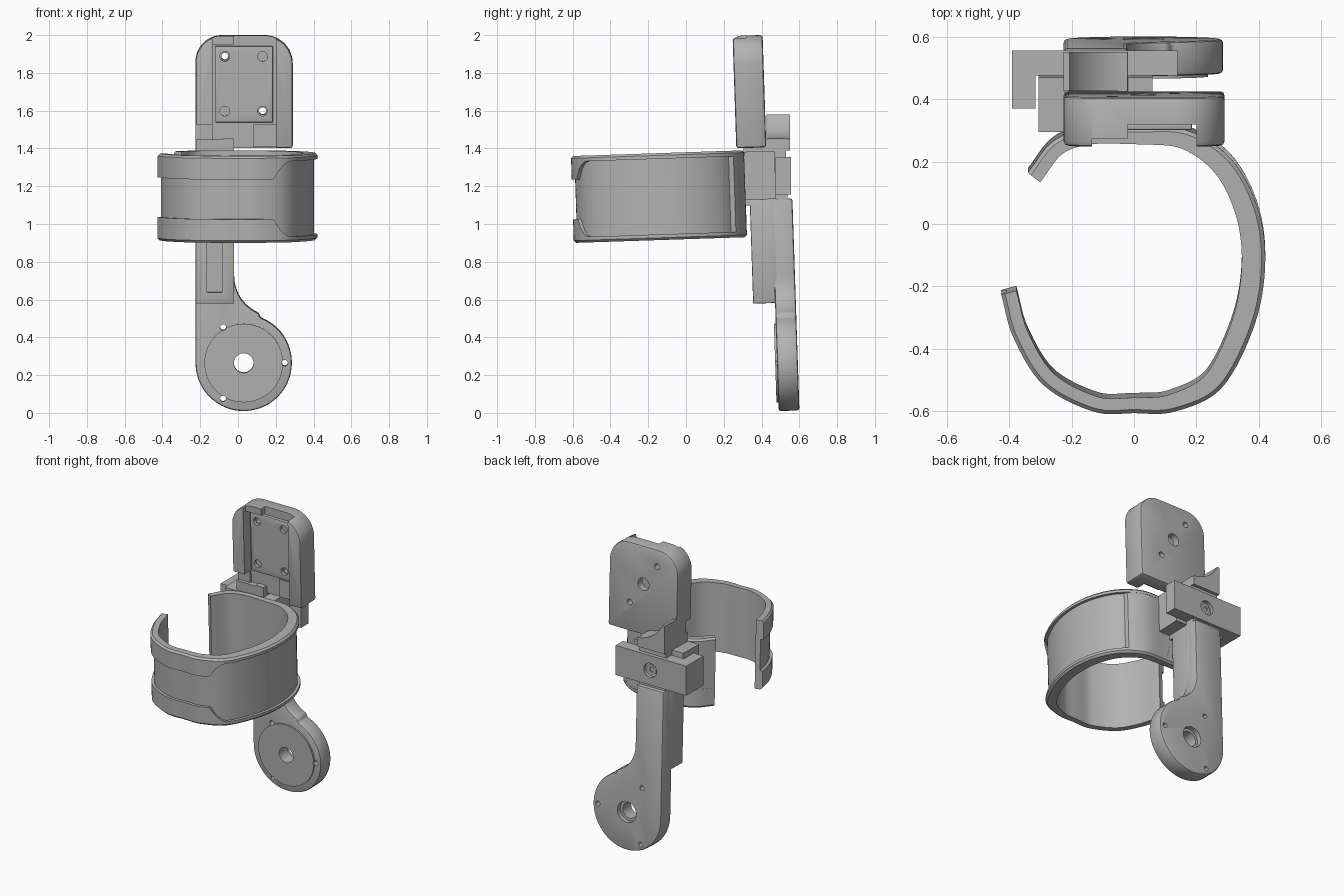
import bpy, bmesh, math
from mathutils import Matrix, Vector

cube = bpy.data.objects.get("Cube")
if cube:
    bpy.data.objects.remove(cube)

grey = bpy.data.materials.new("plain_grey")
grey.use_nodes = True
colour = (0.45, 0.45, 0.45, 1)
grey.diffuse_color = colour
grey.node_tree.nodes["Principled BSDF"].inputs["Base Color"].default_value = colour

# The whole brace leans slightly about this pivot
pivot = Vector((0, 0.4, 1.2))
LEAN = (Matrix.Translation(pivot) @ Matrix.Rotation(math.radians(1.9), 4, 'X')
        @ Matrix.Translation(-pivot))
parts = []


def finish(name, bm, lean=True):
    bmesh.ops.recalc_face_normals(bm, faces=bm.faces)
    if lean:
        bm.transform(LEAN)
    mesh = bpy.data.meshes.new(name)
    bm.to_mesh(mesh)
    bm.free()
    mesh.materials.append(grey)
    obj = bpy.data.objects.new(name, mesh)
    bpy.context.collection.objects.link(obj)
    return obj


def apply_modifiers(obj):
    graph = bpy.context.evaluated_depsgraph_get()
    obj.data = bpy.data.meshes.new_from_object(obj.evaluated_get(graph))
    obj.modifiers.clear()


def prism(name, outline, y0, y1, bevel=0, lean=True, keep=True):
    """Extrude an x/z outline from y0 to y1."""
    bm = bmesh.new()
    face = bm.faces.new([bm.verts.new((x, y0, z)) for x, z in outline])
    grown = bmesh.ops.extrude_face_region(bm, geom=[face])["geom"]
    verts = [v for v in grown if isinstance(v, bmesh.types.BMVert)]
    bmesh.ops.translate(bm, verts=verts, vec=(0, y1 - y0, 0))
    obj = finish(name, bm, lean)
    if bevel:
        mod = obj.modifiers.new("soft_edges", 'BEVEL')
        mod.width, mod.segments = bevel, 2
        mod.limit_method, mod.angle_limit = 'ANGLE', math.radians(40)
        apply_modifiers(obj)
    if keep:
        parts.append(obj)
    return obj


def rect(x0, x1, z0, z1):
    return [(x0, z0), (x1, z0), (x1, z1), (x0, z1)]


def arc(cx, cz, r, start, end, n=16):
    angles = [math.radians(start + (end - start) * i / n) for i in range(n + 1)]
    return [(cx + r * math.cos(a), cz + r * math.sin(a)) for a in angles]


def circle(cx, cz, r, n=32):
    return arc(cx, cz, r, 0, 360, n)[:-1]


def cut(obj, outline, y0, y1, lean=True):
    tool = prism("cutter", outline, y0, y1, lean=lean, keep=False)
    tool.hide_render = True
    mod = obj.modifiers.new("cut", 'BOOLEAN')
    mod.operation, mod.object = 'DIFFERENCE', tool
    apply_modifiers(obj)
    bpy.data.objects.remove(tool)


# Upper housing: rounded block with an open pocket in front
housing = prism("upper_housing",
                [(0.29, 1.405)] + arc(0.14, 1.85, 0.15, 0, 90)
                + arc(-0.085, 1.86, 0.14, 90, 180) + [(-0.225, 1.405)],
                0.273, 0.432, bevel=0.014)
cut(housing, rect(-0.135, 0.2, 1.3, 1.955), 0.2, 0.345)
cut(housing, rect(-0.02, 0.2, 1.9, 2.1), 0.2, 0.345)
cut(housing, rect(-0.135, 0, 1.9, 2.1), 0.2, 0.3)
cut(housing, rect(-0.3, -0.13, 1.3, 1.53), 0.2, 0.33)
cut(housing, circle(0.03, 1.745, 0.042), 0.385, 0.5)

# Pocket plate with four screw holes, two of them running through
plate = prism("pocket_plate", rect(-0.12, 0.185, 1.54, 1.945), 0.325, 0.35, bevel=0.006)
for x in (-0.07, 0.13):
    for z in (1.6, 1.89):
        hole = circle(x, z, 0.026, 20)
        cut(plate, hole, 0.3, 0.4)
        if (x < 0) == (z > 1.7):
            cut(housing, circle(x, z, 0.019, 20), 0.2, 0.5)
prism("pocket_tab", rect(-0.08, -0.02, 1.39, 1.455), 0.31, 0.36)
prism("pocket_rib", rect(0.08, 0.2, 1.41, 1.53), 0.335, 0.36)

# Hinge stub behind the housing, its top sweeping up to one side
prism("hinge_stub",
      [(-0.225, 1.39), (-0.02, 1.39)] + arc(0.0, 1.68, 0.23, 265, 206, 10)
      + [(-0.225, 1.58)], 0.425, 0.55, lean=False)
prism("inner_core", rect(-0.222, -0.022, 1.1, 1.45), 0.31, 0.535)

# Clamp: mount block, back bar with a forward leg, and a bolt recess
prism("clamp_mount", rect(-0.305, 0.06, 1.13, 1.385), 0.3, 0.475)
bar = prism("clamp_bar", rect(-0.39, 0.14, 1.155, 1.355), 0.475, 0.555, lean=False)
cut(bar, circle(-0.12, 1.255, 0.048), 0.52, 0.6, lean=False)
bolt = prism("clamp_bolt", circle(-0.12, 1.255, 0.034), 0.5, 0.54, lean=False)
cut(bolt, circle(-0.12, 1.255, 0.017, 6), 0.515, 0.6, lean=False)
prism("clamp_leg", rect(-0.39, -0.315, 1.155, 1.355), 0.37, 0.476, lean=False)

# Lower arm: flat lever that flares into the pivot disc
CX, CZ, R = 0.03, 0.262, 0.26
lever = prism("lower_lever",
              [(-0.02, 1.13), (-0.225, 1.13)] + arc(CX, CZ, 0.255, 180, 430, 48)
              + arc(0.19, 0.72, 0.21, 248, 180, 12),
              0.451, 0.561, bevel=0.012)
spine = prism("lower_spine", rect(-0.225, -0.02, 0.58, 1.13), 0.335, 0.5, bevel=0.006)
cut(spine, rect(-0.165, -0.085, 0.64, 1.2), 0.3, 0.355)
flange = prism("pivot_flange", circle(CX, CZ, 0.208, 64), 0.441, 0.46)
for part in (lever, flange):
    cut(part, circle(CX, CZ, 0.052), 0.4, 0.7)
    for angle in (0, 120, 240):
        a = math.radians(angle)
        spot = circle(CX + 0.218 * math.cos(a), CZ + 0.218 * math.sin(a), 0.016, 16)
        cut(part, spot, 0.4, 0.7)
cut(lever, circle(CX, CZ, 0.07), 0.53, 0.7)

# Cuff: open band swept along a smooth path with a recessed outer panel
path = [Vector(p) for p in (
    (-.425, -.22), (-.385, -.36), (-.29, -.51), (-.13, -.595), (0, -.6),
    (.13, -.595), (.28, -.52), (.385, -.32), (.42, -.12), (.395, .06),
    (.31, .215), (.17, .305), (0, .312), (-.15, .31), (-.26, .27), (-.34, .17))]


def smooth_path(pts, n=8):
    ends = [2 * pts[0] - pts[1]] + pts + [2 * pts[-1] - pts[-2]]
    out = []
    for a, b, c, d in zip(ends, ends[1:], ends[2:], ends[3:]):
        for i in range(n):
            t = i / n
            out.append(0.5 * (2 * b + (c - a) * t + (2 * a - 5 * b + 4 * c - d) * t ** 2
                              + (3 * b - a - 3 * c + d) * t ** 3))
    return out + [pts[-1]]


def cuff_section(p, in_panel):
    thick = 0.05 + 0.06 * max(0, p.x)
    grow = min(1, max(0, (p.x - 0.2) / 0.07)) if p.y < -0.3 else 1
    grow = 0 if p.x < 0 else math.sqrt(grow)
    h = 0.105 + 0.095 * grow
    d = 0.018 if in_panel else 0.001
    H, c = 0.23, 0.012
    half = [(d, h), (0, h), (0, H - c), (c, H), (thick, H)]
    return [(u, -z) for u, z in reversed(half)] + half


stations = smooth_path(path)
bm = bmesh.new()
rings = []
ended = False
for i, p in enumerate(stations):
    ended = ended or (p.x > 0 and p.y > 0.25)
    tangent = (stations[min(i + 1, len(stations) - 1)] - stations[max(i - 1, 0)]).normalized()
    inward = Vector((-tangent.y, tangent.x))
    ring = []
    for u, z in cuff_section(p, not ended):
        q = p + inward * u
        ring.append(bm.verts.new((q.x, q.y, 1.163 + z)))
    rings.append(ring)
for a, b in zip(rings, rings[1:]):
    for k in range(len(a)):
        m = (k + 1) % len(a)
        bm.faces.new((a[k], a[m], b[m], b[k]))
bm.faces.new(rings[0])
bm.faces.new(rings[-1])
parts.append(finish("cuff", bm))

# Smooth curved faces, keep the edges crisp
bpy.ops.object.select_all(action='DESELECT')
for obj in parts:
    obj.select_set(True)
bpy.context.view_layer.objects.active = parts[0]
bpy.ops.object.shade_smooth_by_angle(angle=math.radians(30))
